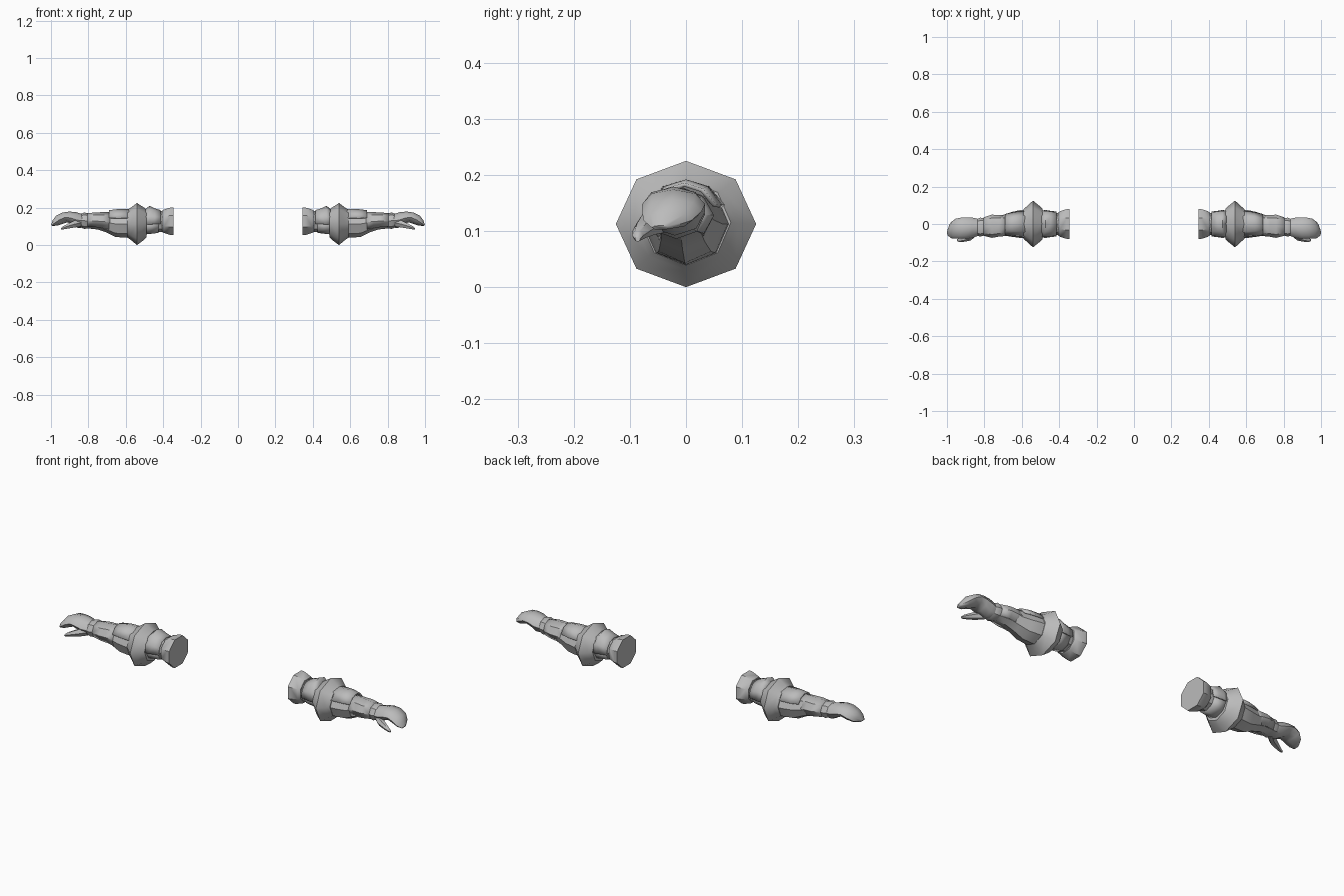
import bpy, math

metal = bpy.data.materials.new("plain_grey")
metal.diffuse_color = (0.5, 0.5, 0.5, 1)


def finish(name, verts, faces, angle=40):
    """Make a part on the +x arm and mirror it to the other arm."""
    me = bpy.data.meshes.new(name)
    me.from_pydata(verts, [], faces)
    me.materials.append(metal)
    me.shade_smooth()
    me.set_sharp_from_angle(angle=math.radians(angle))
    ob = bpy.data.objects.new(name, me)
    bpy.context.collection.objects.link(ob)
    ob.modifiers.new("other_arm", 'MIRROR').use_axis[0] = True
    return ob


def loft(name, rings, sides=8, angle=40, phase=0.0):
    """Closed loft along x. Ring: x, centre y, centre z, radius y, radius z, lean."""
    verts, faces = [], []
    for x, cy, cz, ry, rz, *lean in rings:
        k = lean[0] if lean else 0
        for i in range(sides):
            a = 2 * math.pi * (i + phase) / sides
            dy, dz = ry * math.cos(a), rz * math.sin(a)
            verts.append((x + k * dz, cy + dy, cz + dz))
    for r in range(len(rings) - 1):
        for i in range(sides):
            j = (i + 1) % sides
            a, b = r * sides, (r + 1) * sides
            faces.append((a + i, a + j, b + j, b + i))
    faces.append(tuple(reversed(range(sides))))
    n = (len(rings) - 1) * sides
    faces.append(tuple(range(n, n + sides)))
    return finish(name, verts, faces, angle)


def shell(name, rings, start, end, steps=4, thick=0.007):
    """Curved armour plate covering an arc (degrees) of the arm."""
    verts, faces, w = [], [], steps + 1
    for x, cy, cz, ry, rz in rings:
        for i in range(w):
            a = math.radians(start + (end - start) * i / steps)
            verts.append((x, cy + ry * math.cos(a), cz + rz * math.sin(a)))
    for r in range(len(rings) - 1):
        for i in range(steps):
            a = r * w + i
            faces.append((a, a + 1, a + 1 + w, a + w))
    ob = finish(name, verts, faces)
    sol = ob.modifiers.new("thickness", 'SOLIDIFY')
    sol.thickness, sol.offset = thick, -1
    return ob


# Upper sleeve: flared end band and the narrower tube
loft("sleeve_band", [
    (0.345, 0, 0.127, 0.086, 0.080), (0.36, 0, 0.127, 0.086, 0.080),
    (0.395, 0, 0.127, 0.074, 0.068), (0.405, 0, 0.127, 0.066, 0.062)], phase=0.5)
loft("upper_sleeve", [
    (0.38, 0, 0.125, 0.058, 0.055), (0.42, 0, 0.125, 0.060, 0.056),
    (0.50, 0, 0.122, 0.066, 0.062), (0.54, 0, 0.115, 0.070, 0.068)])

# Ridged plate over the elbow and the strap beneath it
shell("elbow_plate", [
    (0.415, 0, 0.125, 0.068, 0.062), (0.445, 0, 0.125, 0.071, 0.071),
    (0.473, 0, 0.125, 0.076, 0.085), (0.50, 0, 0.122, 0.072, 0.066)], -10, 190, 6)
shell("elbow_strap", [
    (0.425, 0, 0.125, 0.063, 0.060), (0.50, 0, 0.122, 0.070, 0.066)], 190, 350)

# Wide faceted elbow guard
loft("elbow_guard", [
    (0.488, 0, 0.116, 0.080, 0.074), (0.502, 0, 0.114, 0.094, 0.086),
    (0.540, 0, 0.1125, 0.125, 0.1125), (0.576, 0, 0.114, 0.092, 0.084),
    (0.590, 0, 0.115, 0.080, 0.076)])

# Forearm, fuller on the underside near the elbow
loft("forearm", [
    (0.57, 0, 0.113, 0.078, 0.074), (0.61, 0, 0.112, 0.074, 0.072),
    (0.655, -0.002, 0.113, 0.066, 0.070), (0.70, -0.006, 0.120, 0.055, 0.054),
    (0.75, -0.008, 0.127, 0.050, 0.044), (0.81, -0.013, 0.128, 0.042, 0.038),
    (0.845, -0.016, 0.128, 0.040, 0.034)])

# Plates lying on the forearm
shell("forearm_plate", [
    (0.575, 0, 0.113, 0.077, 0.079), (0.645, 0, 0.113, 0.071, 0.079),
    (0.69, -0.003, 0.120, 0.062, 0.066)], 25, 155)
shell("wrist_plate", [
    (0.685, -0.008, 0.122, 0.056, 0.056), (0.725, -0.010, 0.126, 0.058, 0.050),
    (0.760, -0.012, 0.128, 0.062, 0.046), (0.805, -0.014, 0.129, 0.049, 0.042)],
    -45, 225, 6)
loft("wrist_cuff", [
    (0.795, -0.014, 0.129, 0.045, 0.039), (0.822, -0.017, 0.130, 0.051, 0.044),
    (0.838, -0.018, 0.130, 0.044, 0.037)])

# Hand: palm flowing into fingers that curl down to a point
loft("hand", [
    (0.82, -0.017, 0.128, 0.041, 0.035, 0.1),
    (0.862, -0.020, 0.134, 0.054, 0.042, 0.1),
    (0.895, -0.022, 0.145, 0.056, 0.034, 0.2),
    (0.925, -0.022, 0.148, 0.056, 0.026, 0.5),
    (0.955, -0.025, 0.135, 0.053, 0.022, 0.8),
    (0.978, -0.033, 0.119, 0.043, 0.015, 0.8),
    (0.996, -0.045, 0.106, 0.016, 0.004, 0.8)], angle=50)

# Thumb, on the front and below the fingers
loft("thumb", [
    (0.840, -0.040, 0.118, 0.022, 0.022), (0.875, -0.066, 0.112, 0.023, 0.021),
    (0.910, -0.079, 0.101, 0.016, 0.015), (0.935, -0.086, 0.092, 0.010, 0.010),
    (0.947, -0.086, 0.086, 0.005, 0.005)], sides=6, angle=50)
